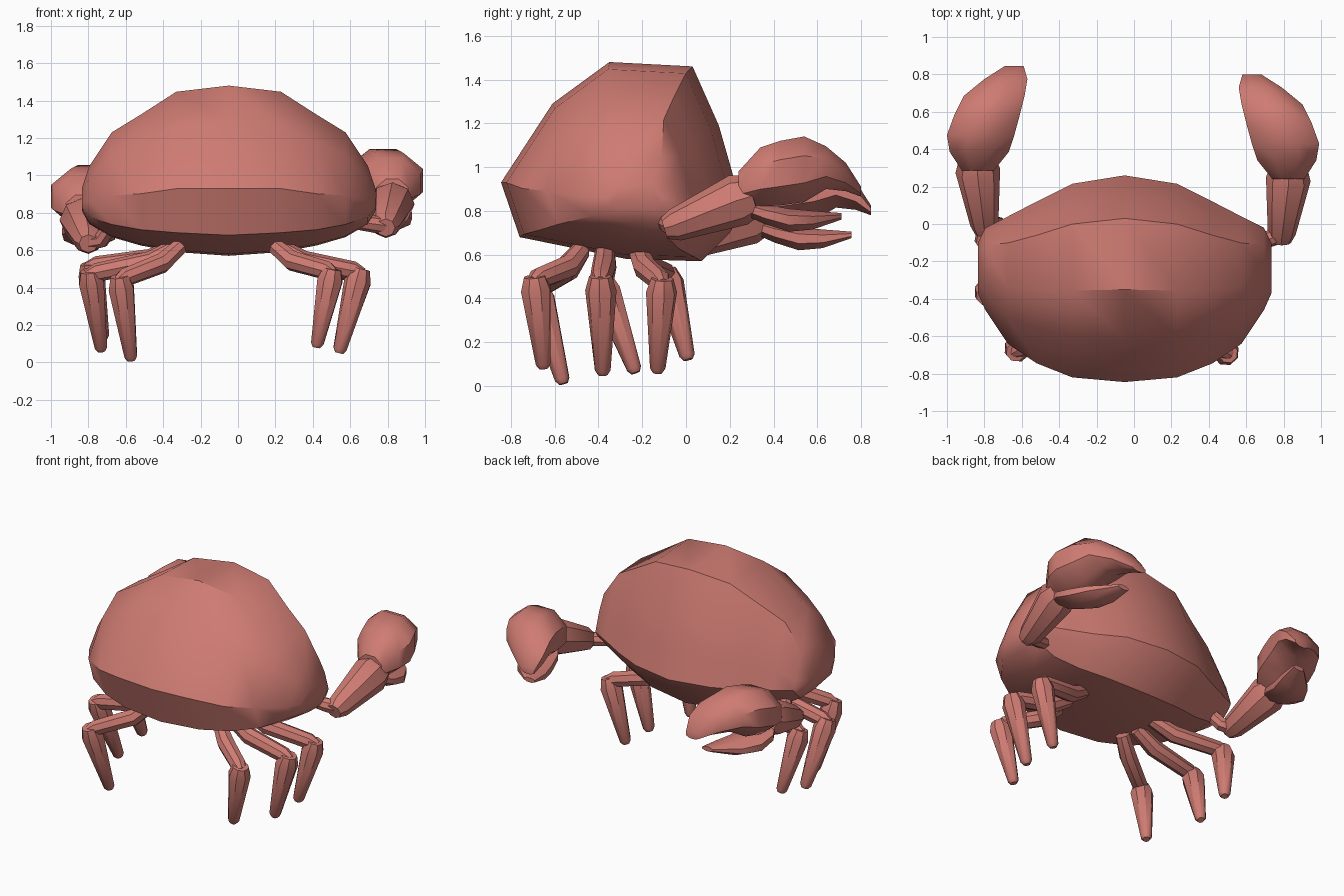
import bpy, bmesh
from math import cos, sin, tau, radians
from mathutils import Vector

if "Cube" in bpy.data.objects:
    bpy.data.objects.remove(bpy.data.objects["Cube"])

mat = bpy.data.materials.new("crab_red")
mat.diffuse_color = (0.62, 0.2, 0.17, 1)
mat.use_nodes = True
mat.node_tree.nodes["Principled BSDF"].inputs["Base Color"].default_value = mat.diffuse_color


def loft(name, rings, angle=40):
    """Skin a list of equal-length point rings and cap both ends."""
    bm = bmesh.new()
    vs = [[bm.verts.new(p) for p in r] for r in rings]
    n = len(vs[0])
    for a, b in zip(vs, vs[1:]):
        for i in range(n):
            j = (i + 1) % n
            bm.faces.new((a[i], a[j], b[j], b[i]))
    bm.faces.new(vs[0])
    bm.faces.new(vs[-1])
    bmesh.ops.recalc_face_normals(bm, faces=bm.faces)
    me = bpy.data.meshes.new(name)
    bm.to_mesh(me)
    bm.free()
    me.materials.append(mat)
    ob = bpy.data.objects.new(name, me)
    bpy.context.collection.objects.link(ob)
    bpy.ops.object.select_all(action='DESELECT')
    ob.select_set(True)
    bpy.context.view_layer.objects.active = ob
    bpy.ops.object.shade_smooth_by_angle(angle=radians(angle))
    return ob


def limb(name, pts, radii, sides=8):
    """Tapered tube along a path."""
    pts = [Vector(p) for p in pts]
    rings, d0, q = [], None, None
    for i, (p, r) in enumerate(zip(pts, radii)):
        d = (pts[min(i + 1, len(pts) - 1)] - pts[max(i - 1, 0)]).normalized()
        q = d.to_track_quat('Z', 'Y') if q is None else d0.rotation_difference(d) @ q
        d0 = d
        rings.append([p + q @ Vector((r * cos(tau * k / sides), r * sin(tau * k / sides), 0))
                      for k in range(sides)])
    return loft(name, rings)


def pincer(name, secs, place):
    """Sections along y: (y, x min, x max, z min, z max)."""
    rings = []
    for y, x0, x1, z0, z1 in secs:
        ring = []
        for k in range(8):
            a = tau * (k + 0.5) / 8
            ring.append(place(((x0 + x1) / 2 + (x1 - x0) / 2 * cos(a) / cos(tau / 16), y,
                               (z0 + z1) / 2 + (z1 - z0) / 2 * sin(a) / cos(tau / 16))))
        rings.append(ring)
    return loft(name, rings)


# shell: one side profile (y, z), refitted to its bounds at each x station
prof = [(.07, .57), (.2, .7), (.26, .8), (.21, .98), (.15, 1.19), (.03, 1.46),
        (-.35, 1.48), (-.61, 1.29), (-.845, .93), (-.76, .68), (-.27, .58)]
half = [(0, -.845, .26, .57, 1.48), (.28, -.82, .215, .59, 1.447), (.47, -.745, .12, .625, 1.325),
        (.625, -.64, .04, .67, 1.23), (.745, -.46, -.02, .74, 1.05), (.785, -.37, -.10, .81, .93)]
stations = [(-s[0], *s[1:]) for s in half[:0:-1]] + half
rings = []
for x, y0, y1, z0, z1 in stations:
    rings.append([(x - .05, y0 + (y + .845) / 1.105 * (y1 - y0), z0 + (z - .57) / .91 * (z1 - z0))
                  for y, z in prof])
loft("shell", rings, 35)

# walking legs: hip, knee, foot
legs = {
    "right_front": ((.20, -.48, .62), (.50, -.69, .48), (.42, -.65, .08)),
    "right_middle": ((.22, -.37, .62), (.65, -.39, .48), (.54, -.38, .05)),
    "right_back": ((.22, -.22, .62), (.65, -.11, .47), (.54, -.13, .06)),
    "left_front": ((-.31, -.48, .62), (-.63, -.68, .44), (-.57, -.56, .01)),
    "left_middle": ((-.33, -.37, .62), (-.79, -.38, .47), (-.73, -.23, .06)),
    "left_back": ((-.33, -.22, .62), (-.79, -.09, .51), (-.72, .01, .12)),
}
for nm, pts in legs.items():
    hip, knee, foot = map(Vector, pts)
    bend = hip.lerp(knee, .3) - Vector((0, 0, .035))
    limb(nm + "_upper_leg", [hip, bend, hip.lerp(knee, .93), knee + (knee - hip) * .05],
         [.045, .055, .05, .03])
    top = knee + (knee - foot) * .05
    limb(nm + "_lower_leg", [top, knee.lerp(foot, .1), knee.lerp(foot, .95), foot],
         [.052, .072, .036, .022])

# claw arms, the left one set slightly lower and further back
upper = [(.24, .74, .91, .83, .98), (.34, .66, .975, .82, 1.09), (.43, .63, .99, .825, 1.12),
         (.54, .60, .95, .84, 1.14), (.64, .575, .90, .90, 1.095), (.73, .56, .79, .89, 1.02),
         (.80, .58, .68, .865, .91)]
lower = [(.27, .77, .88, .78, .85), (.36, .71, .93, .74, .83), (.47, .68, .92, .705, .81),
         (.58, .65, .86, .715, .80), (.71, .64, .72, .76, .79)]
for side, sx, dy, dz in (("right", 1, 0, 0), ("left", -1, .045, -.085)):
    def place(p):
        return Vector((sx * (p[0] + (.01 if sx < 0 else 0)), p[1] + dy, p[2] + dz))
    limb(side + "_shoulder", [Vector((sx * .62 - .04, -.1, .76)), place((.72, -.08, .74)),
                              place((.80, -.05, .73))], [.04, .045, .05])
    limb(side + "_claw_arm", [place(p) for p in ((.79, -.10, .72), (.79, -.05, .735),
                              (.825, .24, .85), (.83, .31, .87))], [.05, .075, .12, .095])
    pincer(side + "_upper_pincer", upper, place)
    pincer(side + "_lower_pincer", lower, place)
